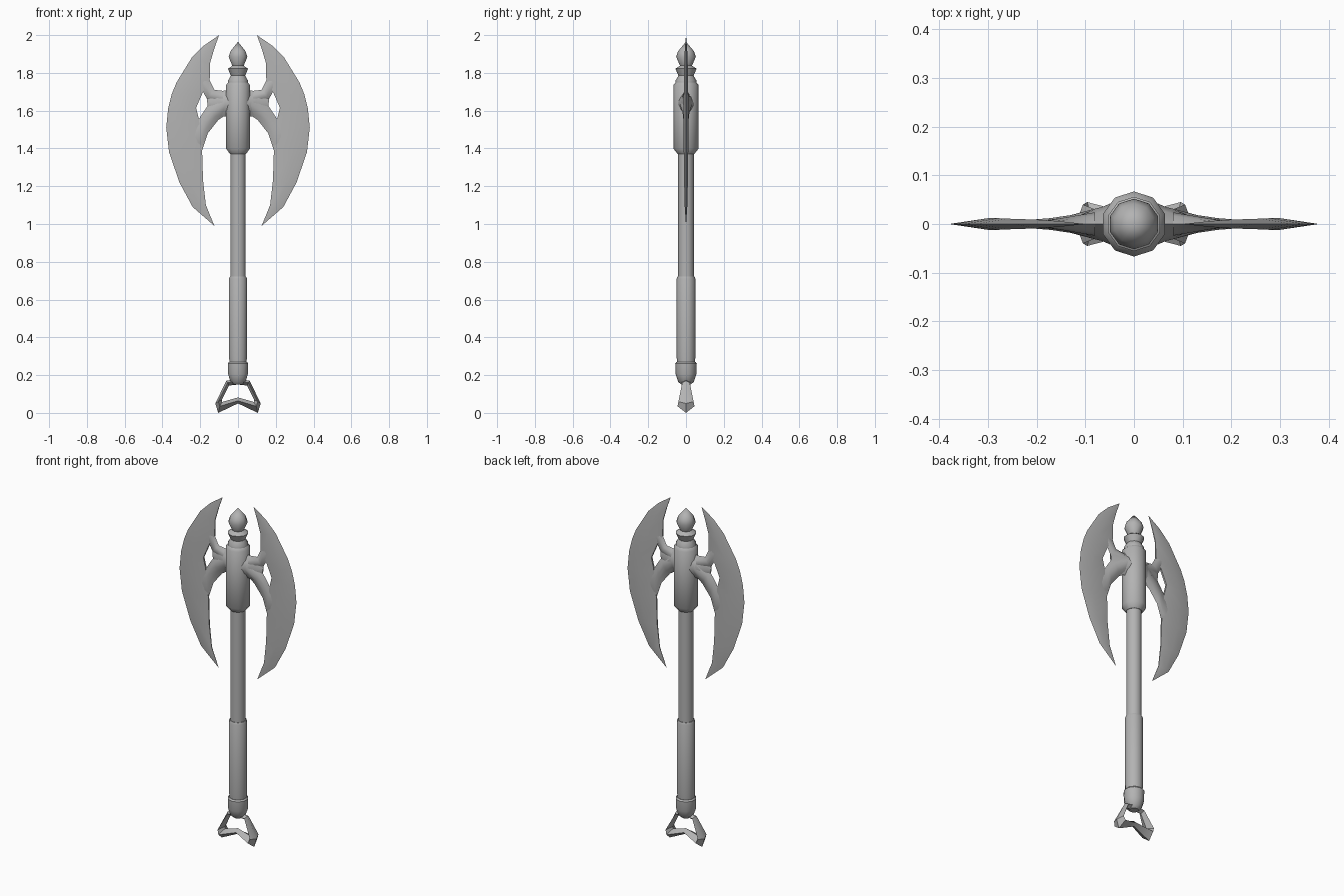
import bpy, bmesh, math

cube = bpy.data.objects.get("Cube")
if cube:
    bpy.data.objects.remove(cube, do_unlink=True)

GREY = (0.45, 0.45, 0.45, 1)
steel = bpy.data.materials.new("grey steel")
steel.diffuse_color = GREY
steel.use_nodes = True
steel.node_tree.nodes["Principled BSDF"].inputs["Base Color"].default_value = GREY
SIDES = 10


def finish(name, bm, mirror=False):
    """Turn a bmesh into a named, smooth shaded object."""
    bmesh.ops.remove_doubles(bm, verts=bm.verts, dist=0.0001)
    bmesh.ops.recalc_face_normals(bm, faces=bm.faces)
    mesh = bpy.data.meshes.new(name)
    bm.to_mesh(mesh)
    bm.free()
    mesh.materials.append(steel)
    obj = bpy.data.objects.new(name, mesh)
    bpy.context.collection.objects.link(obj)
    if mirror:
        obj.modifiers.new("Mirror", "MIRROR").use_clip = True
    bpy.ops.object.select_all(action="DESELECT")
    obj.select_set(True)
    bpy.context.view_layer.objects.active = obj
    bpy.ops.object.shade_smooth_by_angle(angle=math.radians(40))
    return obj


def bridge(bm, rings):
    for a, b in zip(rings, rings[1:]):
        n = len(a)
        for i in range(n):
            j = (i + 1) % n
            bm.faces.new((a[i], a[j], b[j], b[i]))


def turned(name, profile):
    """Ten-sided turned part from (radius, z) pairs."""
    bm = bmesh.new()
    rings = []
    for r, z in profile:
        angles = [math.pi / 2 + math.tau * i / SIDES for i in range(SIDES)]
        rings.append([bm.verts.new((r * math.cos(a), r * math.sin(a), z)) for a in angles])
    bridge(bm, rings)
    for ring in (rings[0], rings[-1]):
        bm.faces.new(ring)
    return finish(name, bm)


def flat_loft(name, sections):
    """Loft of (x, z, half thickness) sections, mirrored to both sides."""
    bm = bmesh.new()
    rings = []
    for s in sections:
        front = [bm.verts.new((x, -h, z)) for x, z, h in s]
        back = [bm.verts.new((x, h, z)) for x, z, h in reversed(s)]
        rings.append(front + back)
    bridge(bm, rings)
    return finish(name, bm, mirror=True)


def lens(x0, z0, x1, z1, h):
    """Lens-shaped section between two edge points."""
    ts = [i / 4 for i in range(5)]
    return [(x0 + (x1 - x0) * t, z0 + (z1 - z0) * t, h * math.sin(math.pi * t)) for t in ts]


def ridged(ox, oz, mx, mz, h, ix, iz, edge=0):
    """Section with sharp outer edge, central ridge and inner edge."""
    return [(ox, oz, 0), (mx, mz, h), (ix, iz, edge)]


# Handle
turned("shaft", [(0.042, 0.70), (0.042, 1.40)])
turned("grip", [(0.046, 0.25), (0.050, 0.30), (0.050, 0.71), (0.045, 0.722)])
turned("pommel_collar", [(0.025, 0.15), (0.042, 0.165), (0.055, 0.205),
                         (0.057, 0.262), (0.050, 0.27)])

# Head socket and stepped finial
turned("head_socket", [(0.044, 1.37), (0.067, 1.40), (0.067, 1.735), (0.055, 1.75)])
turned("finial", [(0.055, 1.745), (0.055, 1.76), (0.040, 1.785), (0.056, 1.822),
                  (0.032, 1.838), (0.052, 1.885), (0.042, 1.915), (0.0, 1.965)])

# Twin crescent blades
flat_loft("blades", [
    ridged(0.10, 2.0, 0.10, 2.0, 0, 0.10, 2.0),
    ridged(0.18, 1.945, 0.155, 1.93, 0.006, 0.125, 1.93, 0.002),
    ridged(0.245, 1.88, 0.20, 1.86, 0.009, 0.147, 1.855, 0.003),
    ridged(0.325, 1.75, 0.26, 1.74, 0.011, 0.15, 1.76, 0.004),
    ridged(0.35, 1.69, 0.28, 1.68, 0.012, 0.185, 1.70, 0.005),
    ridged(0.37, 1.61, 0.30, 1.60, 0.012, 0.222, 1.615, 0.005),
    ridged(0.38, 1.51, 0.30, 1.51, 0.012, 0.207, 1.555, 0.005),
    ridged(0.365, 1.38, 0.295, 1.385, 0.012, 0.19, 1.39, 0.004),
    ridged(0.31, 1.22, 0.255, 1.225, 0.010, 0.185, 1.23, 0.003),
    ridged(0.24, 1.09, 0.21, 1.095, 0.007, 0.17, 1.10, 0.002),
    ridged(0.125, 0.99, 0.125, 0.99, 0, 0.125, 0.99),
])

# Arms joining the blades to the socket, leaving a pointed opening
flat_loft("arm_roots", [
    lens(0.03, 1.57, 0.03, 1.71, 0.05),
    lens(0.075, 1.57, 0.08, 1.705, 0.030),
    lens(0.105, 1.55, 0.125, 1.71, 0.017),
    lens(0.16, 1.615, 0.165, 1.665, 0.004),
])
flat_loft("upper_arms", [
    lens(0.08, 1.63, 0.08, 1.705, 0.024),
    lens(0.163, 1.66, 0.125, 1.71, 0.013),
    lens(0.185, 1.70, 0.15, 1.76, 0.009),
    lens(0.22, 1.73, 0.18, 1.80, 0.004),
])
flat_loft("lower_arms", [
    lens(0.06, 1.585, 0.08, 1.69, 0.034),
    lens(0.105, 1.55, 0.158, 1.63, 0.018),
    lens(0.16, 1.48, 0.185, 1.59, 0.012),
    lens(0.19, 1.39, 0.207, 1.555, 0.010),
    lens(0.24, 1.39, 0.25, 1.53, 0.005),
])

# Open stirrup at the foot of the handle
flat_loft("pommel_stirrup", [
    ridged(0, 0.18, 0, 0.165, 0.026, 0, 0.15),
    ridged(0.062, 0.17, 0.055, 0.16, 0.020, 0.048, 0.145),
    ridged(0.12, 0.05, 0.105, 0.06, 0.040, 0.086, 0.068),
    ridged(0.105, 0.0, 0.096, 0.035, 0.045, 0.084, 0.058),
    ridged(0, 0.05, 0, 0.064, 0.020, 0, 0.082),
])
